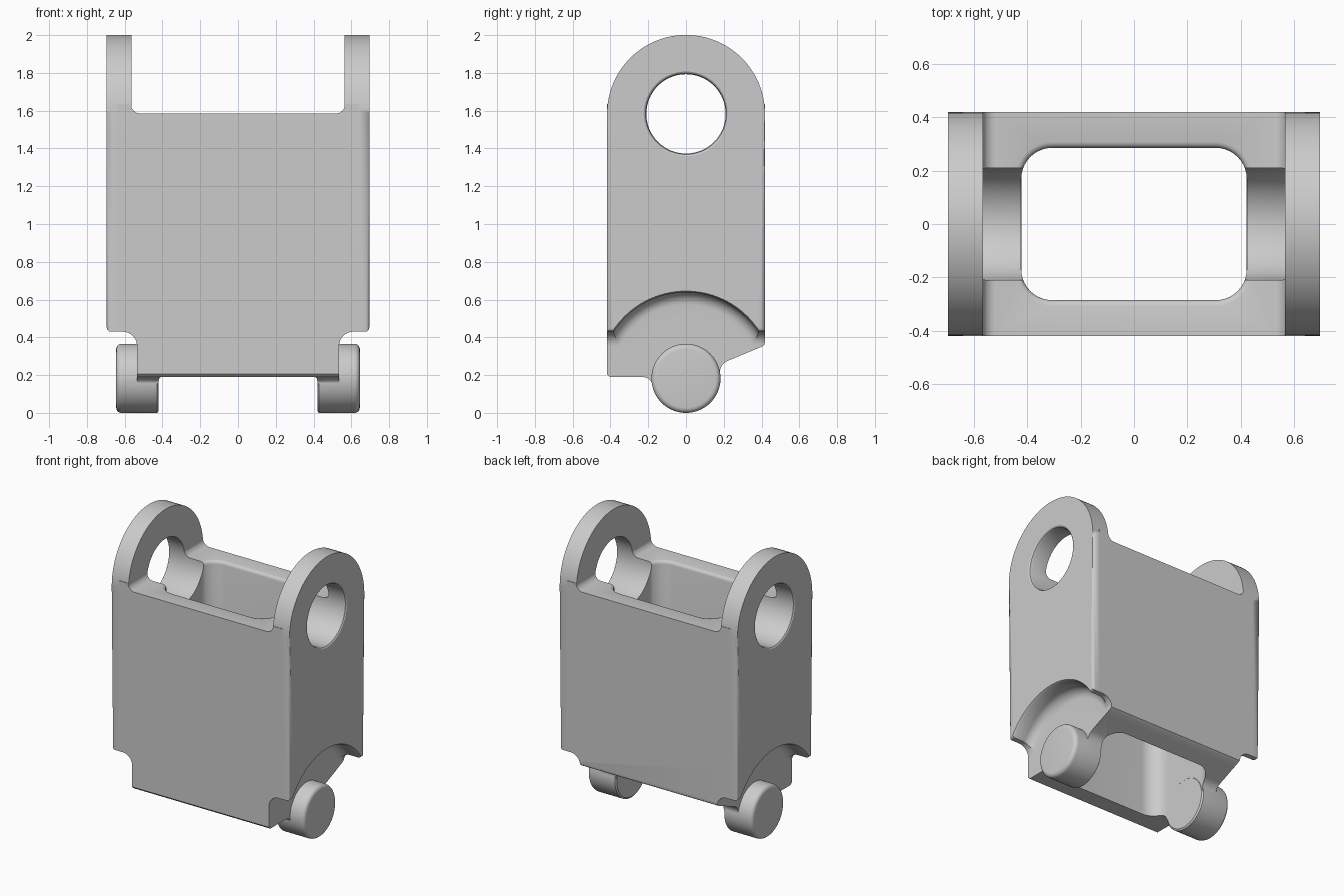
import bpy, bmesh
from math import sin, cos, pi, radians
from mathutils import Vector

cube = bpy.data.objects.get("Cube")
if cube:
    bpy.data.objects.remove(cube)

W, D = 0.695, 0.418          # half width, half depth
TOP, EYE_Z, PIN_Z = 1.585, 1.583, 0.183
NOTCH_Z, STEP_X = 0.43, 0.535

grey = bpy.data.materials.new("light grey")
grey.use_nodes = True
colour = (0.6, 0.6, 0.6, 1)
grey.diffuse_color = colour
grey.node_tree.nodes["Principled BSDF"].inputs["Base Color"].default_value = colour


def finish(bm, name):
    bmesh.ops.recalc_face_normals(bm, faces=bm.faces[:])
    mesh = bpy.data.meshes.new(name)
    bm.to_mesh(mesh)
    bm.free()
    mesh.materials.append(grey)
    obj = bpy.data.objects.new(name, mesh)
    bpy.context.collection.objects.link(obj)
    return obj


def arc(cx, cy, r, a0, a1, n=8):
    angles = [radians(a0 + (a1 - a0) * i / n) for i in range(n + 1)]
    return [(cx + r * cos(a), cy + r * sin(a)) for a in angles]


def loft(loops, name, rim=0):
    """Closed solid through matching loops of points, optionally with round rims."""
    bm = bmesh.new()
    rings = [[bm.verts.new(p) for p in loop] for loop in loops]
    caps = [bm.faces.new(rings[0]), bm.faces.new(rings[-1])]
    n = len(rings[0])
    for a, b in zip(rings, rings[1:]):
        for i in range(n):
            j = (i + 1) % n
            bm.faces.new((a[i], a[j], b[j], b[i]))
    if rim:
        edges = [e for f in caps for e in f.edges]
        bmesh.ops.bevel(bm, geom=edges, offset=rim, segments=4, profile=0.5,
                        affect='EDGES')
    return finish(bm, name)


def prism_x(profile, x0, x1, name, rim=0):
    return loft([[(x, y, z) for y, z in profile] for x in (x0, x1)], name, rim)


def lathe_x(profile, cz, name, n=80):
    """Solid of revolution about a line along x; profile holds (x, radius)."""
    ring = [2 * pi * i / n for i in range(n)]
    return loft([[(x, r * cos(a), cz + r * sin(a)) for a in ring]
                 for x, r in profile], name)


def combine(target, tool, operation):
    mod = target.modifiers.new("combine", 'BOOLEAN')
    mod.operation, mod.object, mod.solver = operation, tool, 'EXACT'
    bpy.context.view_layer.objects.active = target
    bpy.ops.object.modifier_apply(modifier=mod.name)
    bpy.data.objects.remove(tool)


# Core block: front outline with filleted shoulders and ear roots
half = ([(STEP_X, 0.1)] + arc(STEP_X + 0.075, NOTCH_Z - 0.075, 0.075, 180, 90)
        + [(0.64, NOTCH_Z), (0.64, TOP + 0.05), (0.567, TOP + 0.05)]
        + arc(0.517, TOP + 0.05, 0.05, 0, -90))
outline = half + [(-x, z) for x, z in reversed(half)]
link = loft([[(x, y, z) for x, z in outline] for y in (-D, D)], "link_body")

# Side outline: level front foot, sloped rear foot, fillets beside the pin
side = [(-D, 1.8), (-D, 0.205), (-D + 0.015, 0.19), (-0.225, 0.19),
        (-0.2, 0.182), (-0.183, 0.165), (-0.175, 0.14), (0.1, 0.14),
        (0.178, 0.2), (0.181, 0.23), (0.193, 0.256), (0.215, 0.273),
        (D - 0.018, 0.35), (D - 0.003, 0.36), (D, 0.375), (D, 1.8)]
combine(link, prism_x(side, -1, 1, "side_outline"), 'INTERSECT')

# Side plates ending in round ears
plate = [(-D, NOTCH_Z), (D, NOTCH_Z)] + arc(0, EYE_Z, D, 0, 180, 48)
for s in (-1, 1):
    combine(link, prism_x(plate, s * 0.565, s * W, "side_plate", 0.022), 'UNION')

# Curved clearance above each pin, with a filleted inner corner
fillet = arc(STEP_X + 0.065, 0.39, 0.065, 180, 90)
clearance = [(STEP_X, 0.3)] + fillet + [(W - 0.012, 0.455), (W + 0.01, 0.468)]
for s in (-1, 1):
    combine(link, lathe_x([(s * x, r) for x, r in clearance], PIN_Z, "clearance"),
            'DIFFERENCE')


# Open middle with rounded corners and an eased upper rim
def opening(grow, z):
    x, y, r = 0.305, 0.168, 0.117 + grow
    pts = []
    for sx, sy, a in ((1, 1, 0), (-1, 1, 90), (-1, -1, 180), (1, -1, 270)):
        pts += arc(sx * x, sy * y, r, a, a + 90, 10)
    return [(px, py, z) for px, py in pts]


rim = [opening(0.022 * (1 - cos(t)), TOP - 0.022 * (1 - sin(t)))
       for t in (radians(a) for a in (0, 30, 60, 90))]
combine(link, loft([opening(0, -0.2)] + rim + [opening(0.022, 1.75)], "opening"),
        'DIFFERENCE')

# Eye through both ears, eased at the outer rims
eye = [(W + 0.02, 0.228), (W, 0.224), (W - 0.006, 0.215), (W - 0.02, 0.21)]
eye += [(-x, r) for x, r in reversed(eye)]
combine(link, lathe_x(eye, EYE_Z, "eye"), 'DIFFERENCE')

# Pins
pin = [(0.42, 0.172), (0.428, 0.183)] + arc(0.617, 0.155, 0.028, 90, 0, 5)
for s in (-1, 1):
    combine(link, lathe_x([(s * x, r) for x, r in pin], PIN_Z, "pin"), 'UNION')

bpy.ops.object.select_all(action='DESELECT')
link.select_set(True)
bpy.context.view_layer.objects.active = link
bpy.ops.object.shade_smooth_by_angle(angle=radians(32))
